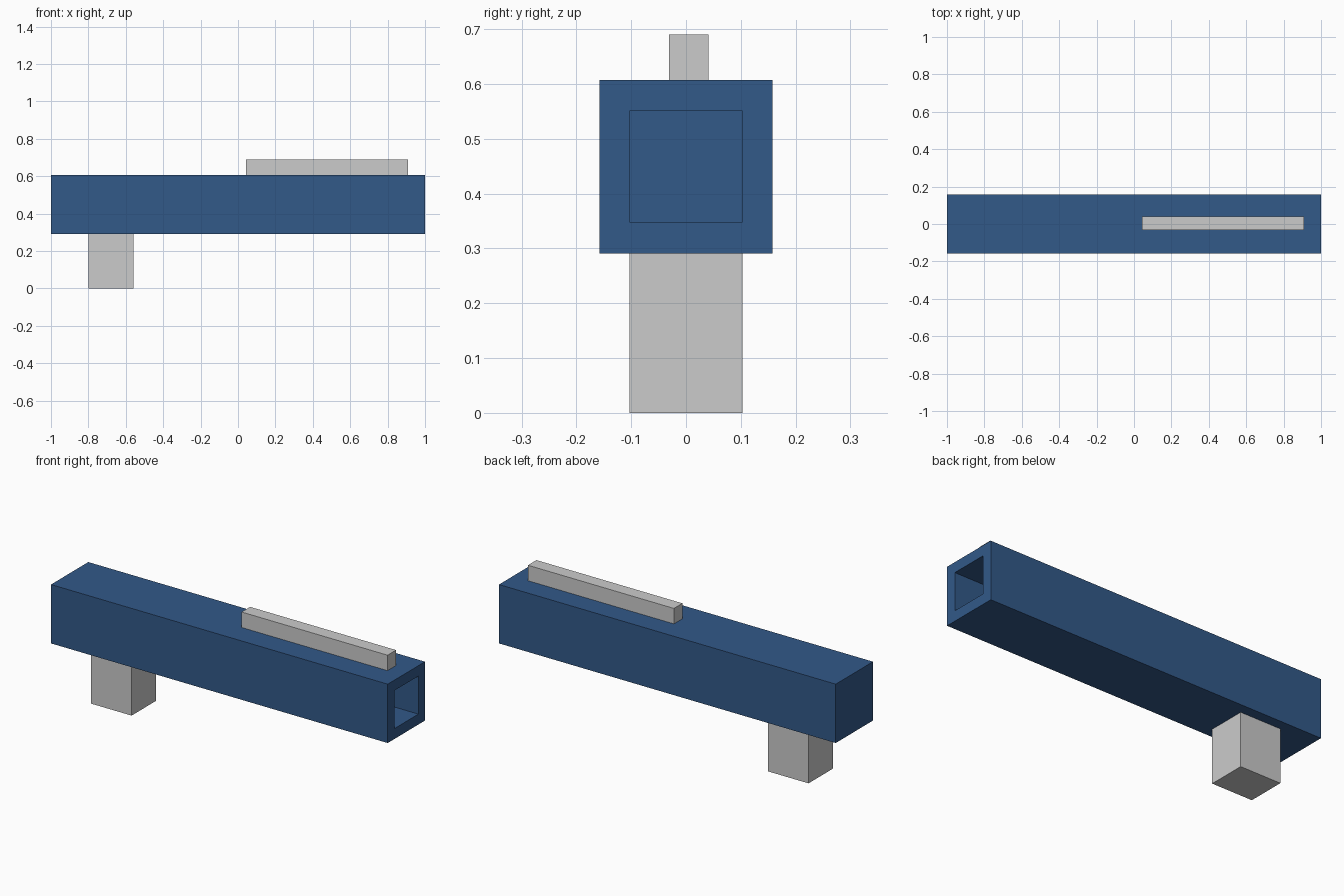
import bpy, bmesh
from mathutils import Vector

if "Cube" in bpy.data.objects:
    bpy.data.objects.remove(bpy.data.objects["Cube"])


def box(name, lo, hi):
    """Axis-aligned box between two corners."""
    lo, hi = Vector(lo), Vector(hi)
    bm = bmesh.new()
    bmesh.ops.create_cube(bm, size=1)
    bmesh.ops.scale(bm, vec=hi - lo, verts=bm.verts)
    bmesh.ops.translate(bm, vec=(lo + hi) / 2, verts=bm.verts)
    mesh = bpy.data.meshes.new(name)
    bm.to_mesh(mesh)
    bm.free()
    obj = bpy.data.objects.new(name, mesh)
    bpy.context.collection.objects.link(obj)
    return obj


# Long square body
body = box("body", (-1, -0.158, 0.291), (1, 0.158, 0.607))

# Square bore sunk into the right end
bm = bmesh.new()
bm.from_mesh(body.data)
end = max(bm.faces, key=lambda f: f.calc_center_median().x)
bmesh.ops.inset_region(bm, faces=[end], thickness=0.079)
bore = bmesh.ops.extrude_discrete_faces(bm, faces=[end])["faces"][0]
bmesh.ops.translate(bm, vec=(-1.0, 0, 0), verts=bore.verts)
bmesh.ops.recalc_face_normals(bm, faces=bm.faces)
bm.to_mesh(body.data)
bm.free()

blue = bpy.data.materials.new("blue")
blue.diffuse_color = (0.032, 0.1, 0.25, 1)
blue.use_nodes = True
blue.node_tree.nodes["Principled BSDF"].inputs["Base Color"].default_value = blue.diffuse_color
body.data.materials.append(blue)

# Grip below the rear and rail on top of the front
box("grip", (-0.80, -0.103, 0), (-0.56, 0.103, 0.291))
box("top_rail", (0.043, -0.031, 0.607), (0.91, 0.041, 0.69))
